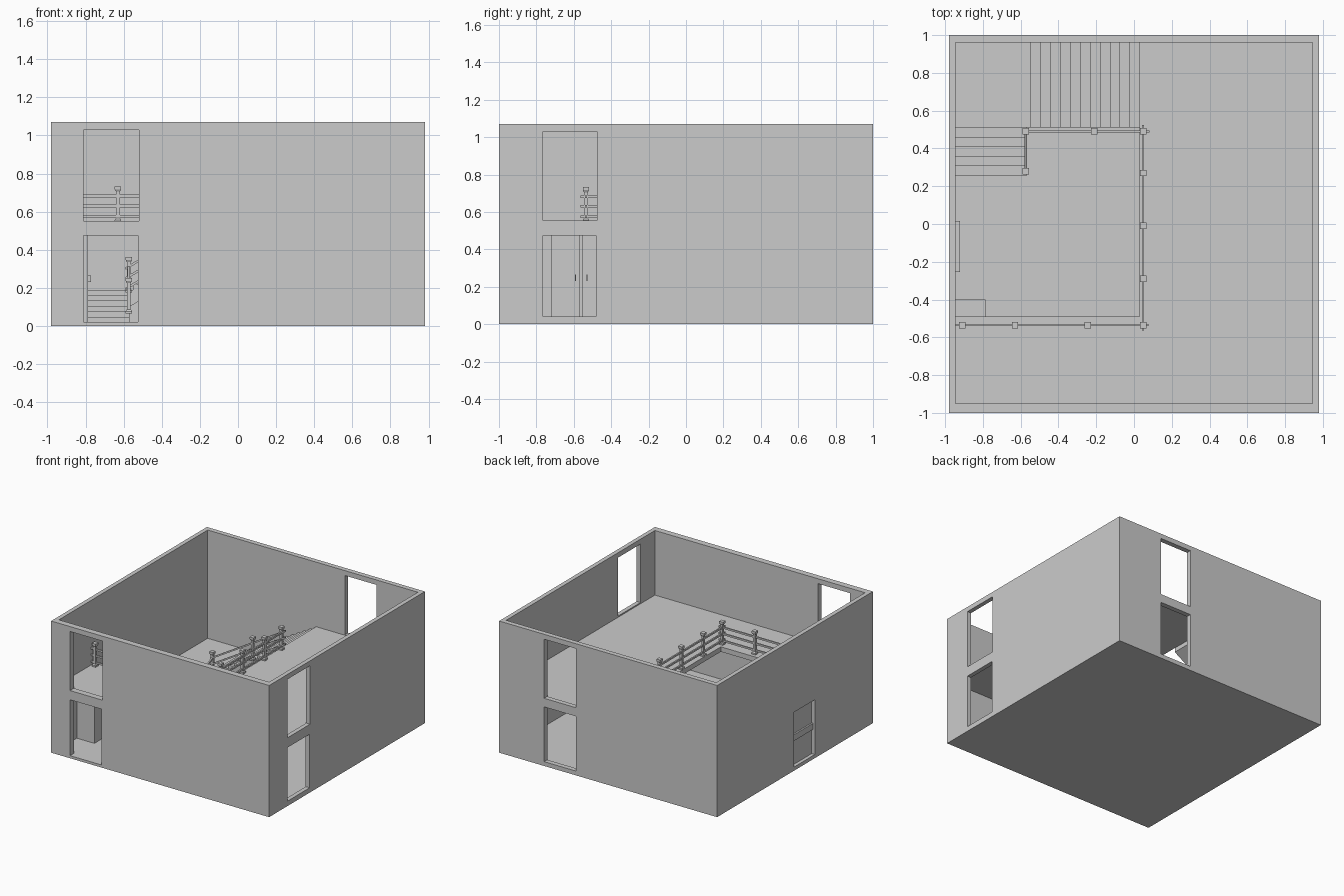
import bpy, bmesh
from mathutils import Vector, Matrix

if "Cube" in bpy.data.objects:
    bpy.data.objects.remove(bpy.data.objects["Cube"])


def finish(name, bm):
    bmesh.ops.recalc_face_normals(bm, faces=bm.faces)
    me = bpy.data.meshes.new(name)
    bm.to_mesh(me)
    bm.free()
    ob = bpy.data.objects.new(name, me)
    bpy.context.collection.objects.link(ob)
    return ob


def add_box(bm, x0, x1, y0, y1, z0, z1):
    m = Matrix.Translation(((x0 + x1) / 2, (y0 + y1) / 2, (z0 + z1) / 2))
    bmesh.ops.create_cube(bm, size=1, matrix=m @ Matrix.Diagonal((x1 - x0, y1 - y0, z1 - z0, 1)))


def boxes(name, *items):
    bm = bmesh.new()
    for b in items:
        add_box(bm, *b)
    return finish(name, bm)


def prism(name, points, offset):
    """Extrude a flat outline along an offset."""
    bm = bmesh.new()
    face = bm.faces.new([bm.verts.new(p) for p in points])
    new = bmesh.ops.extrude_face_region(bm, geom=[face])["geom"]
    bmesh.ops.translate(bm, vec=offset, verts=[v for v in new if isinstance(v, bmesh.types.BMVert)])
    return finish(name, bm)


def cut(ob, cutter):
    cutter.hide_render = True
    cutter.hide_viewport = True
    mod = ob.modifiers.new("cut", "BOOLEAN")
    mod.operation = "DIFFERENCE"
    mod.solver = "EXACT"
    mod.object = cutter


FLOOR, UPPER, LANDING = 0.02, 0.545, 0.19
XL, XR, YF, YB = -0.945, 0.945, -0.95, 0.96

# Outer shell with ground floor, and its door and window openings
shell = boxes("walls_and_ground", (-0.98, 0.98, -1, 1, 0, 1.07))
cut(shell, boxes("room_cutter", (XL, XR, YF, YB, FLOOR, 1.3)))
cut(shell, boxes(
    "opening_cutter",
    (-0.81, -0.525, -1.1, -0.9, 0.021, 0.475), (-0.81, -0.52, -1.1, -0.9, 0.55, 1.03),
    (0.9, 1.1, -0.765, -0.48, 0.04, 0.475), (0.9, 1.1, -0.765, -0.475, 0.555, 1.03),
    (0.29, 0.575, 0.9, 1.1, 0.035, 0.48), (0.29, 0.575, 0.9, 1.1, 0.55, 1.03),
    (-1.1, -0.9, -0.255, 0.015, 0.03, 0.475)))

# L-shaped upper floor around the stairwell
prism("upper_floor", [(XL, YF, 0.505), (XR, YF, 0.505), (XR, YB, 0.505), (0.03, YB, 0.505),
                      (0.03, -0.49, 0.505), (XL, -0.49, 0.505)], (0, 0, UPPER - 0.505))

# Closed side door with a middle bar
boxes("side_door", (-0.952, -0.92, -0.255, 0.015, 0.025, 0.48),
      (-0.965, -0.952, -0.255, 0.015, 0.23, 0.28))

# Wardrobe with two doors and handles
boxes("wardrobe", (XL, -0.8, -0.72, -0.40, FLOOR, 0.505))
boxes("wardrobe_doors", (-0.8, -0.787, -0.72, -0.566, FLOOR, 0.505),
      (-0.8, -0.787, -0.554, -0.40, FLOOR, 0.505))
boxes("wardrobe_handles", *[(-0.787, -0.772, y - 0.003, y + 0.003, 0.23, 0.265) for y in (-0.59, -0.53)])

# Stair landing in the corner
boxes("stair_landing", (XL, -0.57, 0.51, YB, FLOOR, LANDING))


def stair_outline(start, run, z0, rise, n):
    pts, z = [], z0
    for i in range(n):
        z += rise
        pts += [(start + i * run, z), (start + (i + 1) * run, z)]
    return pts


# Lower flight, solid to the ground
n = 5
steps = stair_outline(0.255, 0.051, FLOOR, (LANDING - FLOOR) / (n + 1), n)
outline = [(0.255, FLOOR)] + steps + [(0.51, FLOOR)]
prism("lower_stairs", [(XL, y, z) for y, z in outline], (XL * -1 - 0.57, 0, 0))

# Upper flight with a sloping underside
n = 11
steps = stair_outline(-0.55, 0.58 / n, LANDING, (UPPER - LANDING) / (n + 1), n)
outline = [(-0.57, LANDING), (-0.55, LANDING)] + steps + [(0.03, 0.47), (-0.57, 0.10)]
prism("upper_stairs", [(x, 0.51, z) for x, z in outline], (0, YB - 0.51, 0))


# Railing posts: square sections, (half width, height above base)
PROFILE = [(0.017, 0), (0.017, 0.012), (0.010, 0.022), (0.010, 0.160),
           (0.017, 0.172), (0.017, 0.188)]


def post(x, y, z):
    bm = bmesh.new()
    rings = [[bm.verts.new((x + sx * r, y + sy * r, z + h))
              for sx, sy in ((-1, -1), (1, -1), (1, 1), (-1, 1))] for r, h in PROFILE]
    for a, b in zip(rings, rings[1:]):
        for i in range(4):
            bm.faces.new((a[i], a[(i + 1) % 4], b[(i + 1) % 4], b[i]))
    bm.faces.new(rings[0])
    bm.faces.new(rings[-1])
    finish("railing_post", bm)


def rails(a, b, over_a=0.0, over_b=0.0):
    """Three rails between two base points, running past the ends."""
    a, b = Vector(a), Vector(b)
    d = (b - a).normalized()
    a, b = a - d * over_a, b + d * over_b
    side = Vector((0, 0, 1)).cross(d).normalized() * 0.006
    for h in (0.03, 0.085, 0.137):
        ring = [a + side * s + Vector((0, 0, h + t * 0.007))
                for s, t in ((-1, -1), (1, -1), (1, 1), (-1, 1))]
        prism("railing_rail", ring, b - a)


Z = UPPER
low, turn, head = (-0.573, 0.28, 0.065), (-0.573, 0.49, 0.175), (0.048, 0.49, Z)
corner, end = (0.048, -0.535, Z), (-0.945, -0.535, Z)
rails(low, turn)
rails(turn, head, 0.02, 0.04)
rails(head, corner, 0.035, 0.03)
rails(corner, end, 0.03)
mid = 0.175 + (Z - 0.175) * (-0.21 + 0.573) / 0.621
for p in (low, turn, (-0.21, 0.49, mid), head, corner):
    post(*p)
for y in (0.27, -0.01, -0.29):
    post(0.048, y, Z)
for x in (-0.245, -0.63, -0.91):
    post(x, -0.535, Z)
